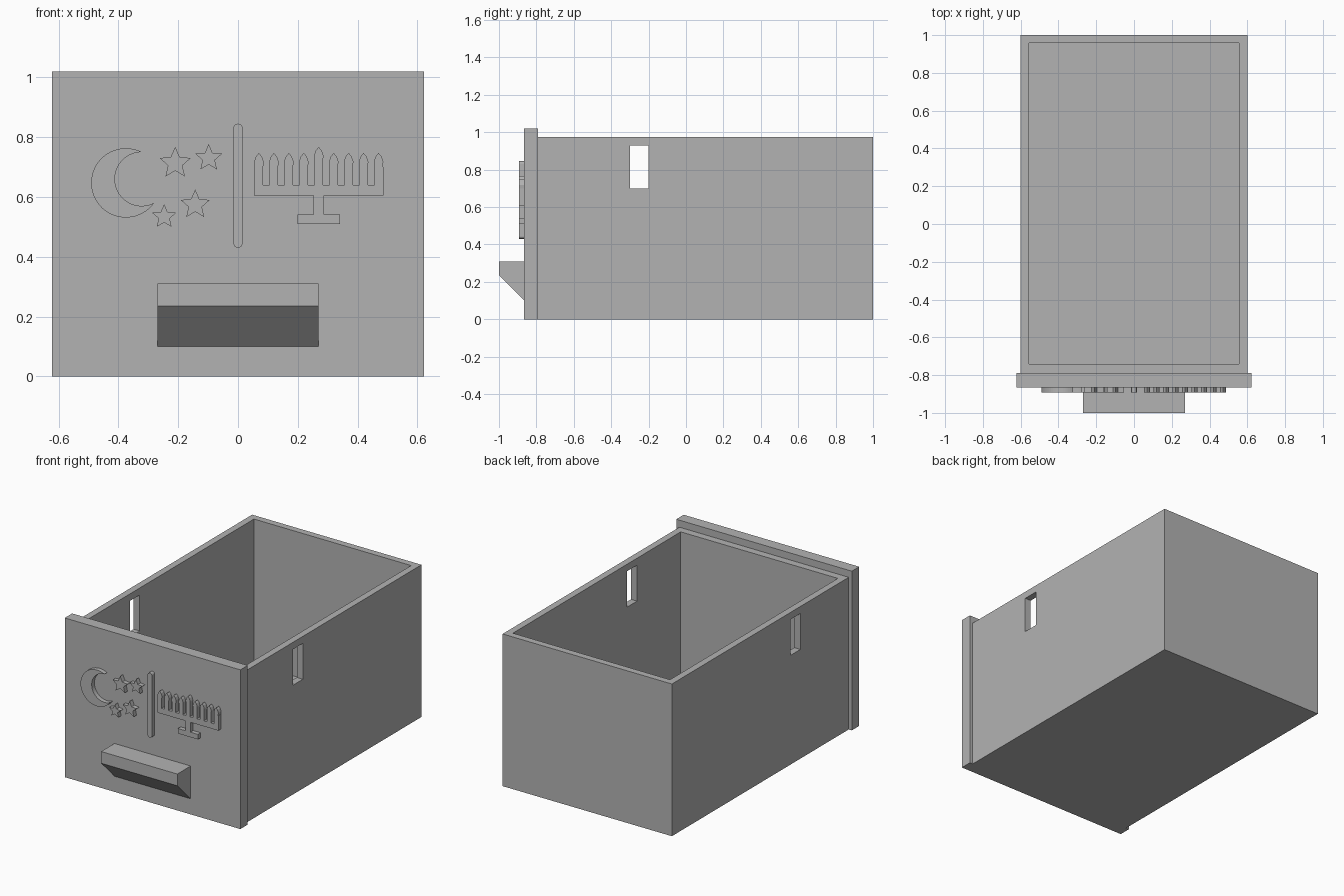
import bpy, bmesh
from math import sin, cos, pi, radians
from mathutils import Vector

if "Cube" in bpy.data.objects:
    bpy.data.objects.remove(bpy.data.objects["Cube"], do_unlink=True)

grey = bpy.data.materials.new("plain grey")
grey.use_nodes = True
grey.diffuse_color = (0.45, 0.45, 0.45, 1)
grey.node_tree.nodes["Principled BSDF"].inputs["Base Color"].default_value = grey.diffuse_color


def prism(name, points, depth):
    """Extrude a closed outline of 3D points along the depth vector."""
    bm = bmesh.new()
    face = bm.faces.new([bm.verts.new(p) for p in points])
    geom = bmesh.ops.extrude_face_region(bm, geom=[face])["geom"]
    moved = [v for v in geom if isinstance(v, bmesh.types.BMVert)]
    bmesh.ops.translate(bm, verts=moved, vec=Vector(depth))
    bmesh.ops.recalc_face_normals(bm, faces=bm.faces[:])
    mesh = bpy.data.meshes.new(name)
    bm.to_mesh(mesh)
    bm.free()
    mesh.materials.append(grey)
    obj = bpy.data.objects.new(name, mesh)
    bpy.context.collection.objects.link(obj)
    return obj


def box(name, x, y, z):
    outline = [(x[0], y[0], z[0]), (x[1], y[0], z[0]), (x[1], y[1], z[0]), (x[0], y[1], z[0])]
    return prism(name, outline, (0, 0, z[1] - z[0]))


def relief(name, outline):
    """Raised shape on the front panel, from an x-z outline."""
    return prism(name, [(x, -0.893, z) for x, z in outline], (0, 0.033, 0))


def arc(cx, cz, r, start, end, steps):
    angles = [radians(start + (end - start) * i / steps) for i in range(steps + 1)]
    return [(cx + r * cos(a), cz + r * sin(a)) for a in angles]


def cut(target, cutter):
    cutter.hide_render = True
    mod = target.modifiers.new("cut", "BOOLEAN")
    mod.operation = "DIFFERENCE"
    mod.solver = "EXACT"
    mod.object = cutter
    bpy.context.view_layer.objects.active = target
    bpy.ops.object.modifier_apply(modifier=mod.name)
    bpy.data.objects.remove(cutter, do_unlink=True)


# Open box with a slot through both side walls
body = box("drawer_box", (-0.6, 0.6), (-0.79, 1), (0, 0.975))
cut(body, box("cavity_cutter", (-0.557, 0.557), (-0.742, 0.957), (0.045, 1.2)))
cut(body, box("slot_cutter", (-0.8, 0.8), (-0.3, -0.2), (0.7, 0.93)))

# Front panel and wedge-shaped pull
box("front_panel", (-0.622, 0.622), (-0.865, -0.79), (0, 1.02))
profile = [(-0.865, 0.31), (-1, 0.31), (-1, 0.235), (-0.865, 0.1)]
prism("pull_handle", [(-0.27, y, z) for y, z in profile], (0.54, 0, 0))

# Rounded divider bar
relief("divider_bar", arc(0, 0.83, 0.015, 0, 180, 10) + arc(0, 0.445, 0.015, 180, 360, 10))

# Crescent moon
relief("crescent", arc(-0.375, 0.647, 0.116, 65, 325, 40)
       + arc(-0.322, 0.66, 0.09, 299, 90, 32))

# Four stars
stars = [(-0.21, 0.713, 0.055), (-0.098, 0.73, 0.047),
         (-0.143, 0.574, 0.051), (-0.247, 0.534, 0.042)]
for n, (cx, cz, r) in enumerate(stars):
    points = []
    for i in range(10):
        radius = r if i % 2 == 0 else r * 0.46
        a = pi / 2 + i * pi / 5
        points.append((cx + radius * cos(a), cz + radius * sin(a)))
    relief(f"star_{n + 1}", points)

# Candle holder: one outline, base then nine candles from right to left
mid = 0.27
outline = [(mid - 0.018, 0.605), (mid - 0.018, 0.542), (mid - 0.071, 0.542),
           (mid - 0.071, 0.51), (mid + 0.071, 0.51), (mid + 0.071, 0.542),
           (mid + 0.018, 0.542), (mid + 0.018, 0.605), (mid + 0.216, 0.605)]
for i in range(4, -5, -1):
    c = mid + 0.05 * i
    lift = 0.02 if i == 0 else 0
    right = [(0.014, 0.64), (0.014, 0.7), (0.016, 0.718), (0.01, 0.735)]
    if i == 4:
        right = right[1:]
        outline.append((mid + 0.216, 0.7))
    left = [(-x, z) for x, z in reversed(right)]
    if i == 4:
        left.append((-0.014, 0.64))
    if i == -4:
        left = left[:-1]
    for x, z in right + [(0, 0.747)] + left:
        outline.append((c + x, z + (lift if z > 0.65 else 0)))
outline.append((mid - 0.216, 0.605))
relief("candle_holder", outline)
